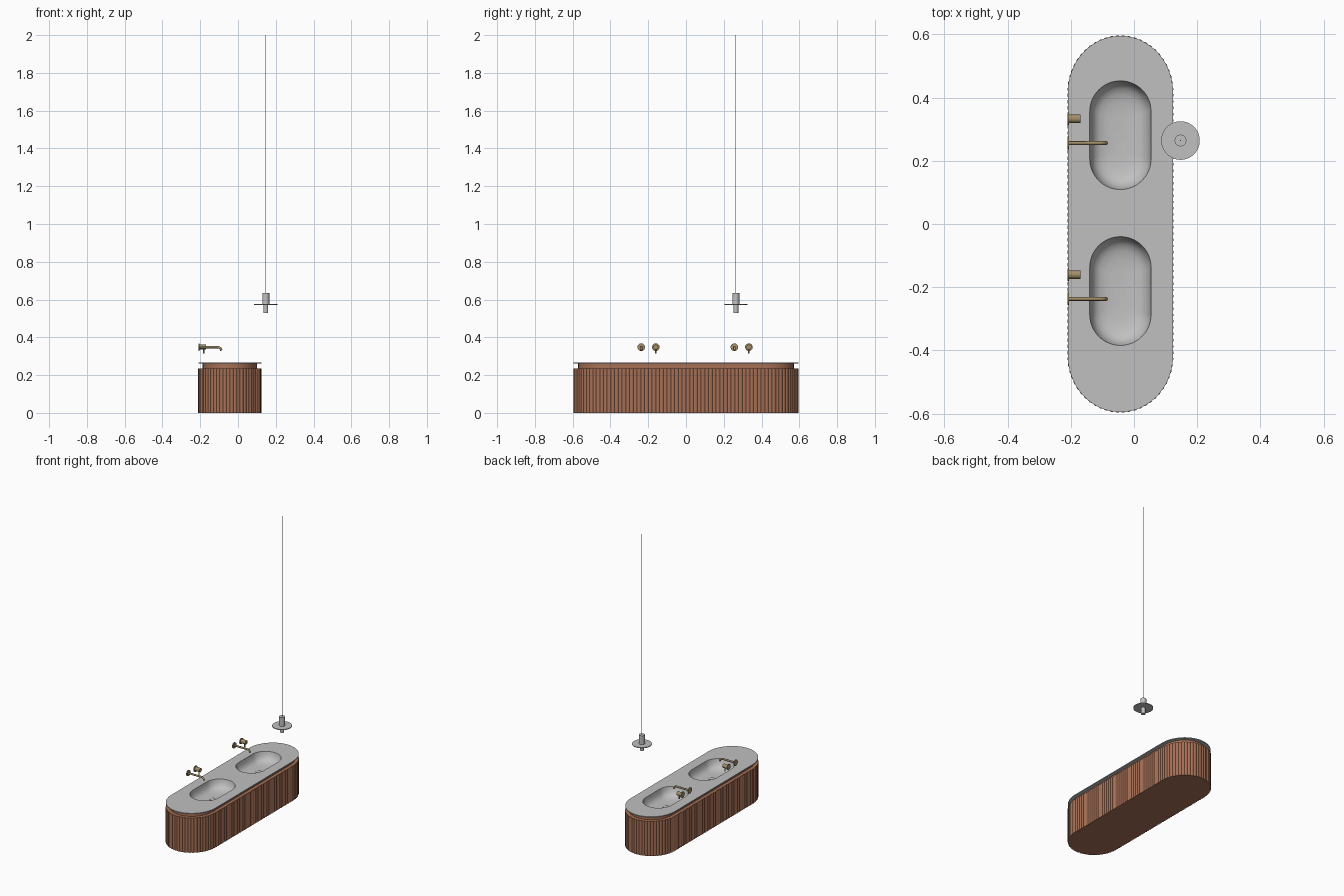
import bpy, bmesh, math
from mathutils import Vector

cube = bpy.data.objects.get("Cube")
if cube:
    bpy.data.objects.remove(cube)


def material(name, rgb):
    m = bpy.data.materials.new(name)
    m.use_nodes = True
    m.diffuse_color = (*rgb, 1)
    m.node_tree.nodes["Principled BSDF"].inputs["Base Color"].default_value = (*rgb, 1)
    return m


WOOD = material("terracotta wood", (0.38, 0.16, 0.092))
STONE = material("pale grey", (0.53, 0.53, 0.53))
BRASS = material("aged brass", (0.36, 0.27, 0.14))

CX = -0.043          # centre line of the vanity
TOP = 0.268          # countertop height
BASINS = {"rear": 0.281, "front": -0.212}


def finish(name, bm, mat, angle=35):
    mesh = bpy.data.meshes.new(name)
    bm.to_mesh(mesh)
    bm.free()
    mesh.materials.append(mat)
    for p in mesh.polygons:
        p.use_smooth = True
    mesh.set_sharp_from_angle(angle=math.radians(angle))
    ob = bpy.data.objects.new(name, mesh)
    bpy.context.collection.objects.link(ob)
    return ob


def outline(hx, hy, end, z, cy=0.0, side=1, arc=32, flute=0.0):
    """Counter-clockwise capsule outline, optionally scalloped along its normal."""
    s = hy - end
    pts = []
    for sign in (1, -1):
        for i in range(side):
            pts.append((Vector((hx, s * (2 * i / side - 1), 0)) * sign, Vector((sign, 0, 0))))
        for i in range(arc):
            a = math.pi * i / arc
            c, d = math.cos(a), math.sin(a)
            n = Vector((c / hx, d / end, 0)).normalized()
            pts.append((Vector((hx * c, s + end * d, 0)) * sign, n * sign))
    centre = Vector((CX, cy, z))
    return [centre + p - n * flute * (1 - abs(math.sin(math.pi * k / 4)))
            for k, (p, n) in enumerate(pts)]


def loft(bm, loops, cap_start=False, cap_end=False):
    rings = [[bm.verts.new(p) for p in loop] for loop in loops]
    for a, b in zip(rings, rings[1:]):
        for i in range(len(a)):
            j = (i + 1) % len(a)
            bm.faces.new((a[i], a[j], b[j], b[i]))
    if cap_start:
        bm.faces.new(rings[0][::-1])
    if cap_end:
        bm.faces.new(rings[-1])
    return rings


def rod(name, a, b, radius, mat, segments=32):
    a, b = Vector(a), Vector(b)
    bm = bmesh.new()
    bmesh.ops.create_cone(bm, cap_ends=True, segments=segments, radius1=radius,
                          radius2=radius, depth=(b - a).length)
    turn = (b - a).to_track_quat("Z", "Y").to_matrix()
    bmesh.ops.rotate(bm, matrix=turn, verts=bm.verts)
    bmesh.ops.translate(bm, vec=(a + b) / 2, verts=bm.verts)
    return finish(name, bm, mat)


# Fluted cabinet with a closed base and a ledge
FLUTES = dict(side=168, arc=112)
bm = bmesh.new()
loft(bm, [outline(0.168, 0.597, 0.18, 0, flute=0.004, **FLUTES),
          outline(0.168, 0.597, 0.18, 0.236, flute=0.004, **FLUTES),
          outline(0.144, 0.571, 0.156, 0.236, **FLUTES)], cap_start=True)
finish("fluted_cabinet", bm, WOOD)

# Recessed smooth neck under the countertop
bm = bmesh.new()
loft(bm, [outline(0.144, 0.571, 0.156, 0.234),
          outline(0.144, 0.571, 0.156, 0.263)])
finish("recessed_neck", bm, WOOD)


# Basin outline shrinks as it goes down
def basin_loop(cy, inset=0.0, drop=0.0):
    return outline(0.097 - inset, 0.172 - inset * 1.35, 0.097 - inset, TOP - drop, cy, arc=32)


# Thin countertop with two basin openings
bm = bmesh.new()
rings = loft(bm, [outline(0.14, 0.567, 0.152, 0.262),
                  outline(0.1665, 0.595, 0.1785, 0.262),
                  outline(0.1665, 0.595, 0.1785, TOP)])
for cy in BASINS.values():
    rings.append([bm.verts.new(p) for p in basin_loop(cy)])
edges = []
for ring in rings[2:]:
    for a, b in zip(ring, ring[1:] + ring[:1]):
        edges.append(bm.edges.get((a, b)) or bm.edges.new((a, b)))
bmesh.ops.triangle_fill(bm, edges=edges, use_beauty=True, normal=(0, 0, 1))
for f in bm.faces:
    if f.calc_center_median().z > TOP - 0.001 and f.normal.z < 0:
        f.normal_flip()
finish("countertop", bm, STONE)

# Basins, drains and wall taps
PROFILE = [(0, 0), (0.003, 0.018), (0.009, 0.036), (0.018, 0.049),
           (0.032, 0.058), (0.052, 0.063), (0.078, 0.066)]
for place, cy in BASINS.items():
    bm = bmesh.new()
    loft(bm, [basin_loop(cy, d, h) for d, h in PROFILE], cap_end=True)
    finish(place + "_basin", bm, STONE, 60)
    rod(place + "_drain", (CX, cy, TOP - 0.07), (CX, cy, TOP - 0.062), 0.019, STONE)

    # Spout with a down-turned tip
    sy, wall, z = cy - 0.025, -0.21, 0.348
    rod(place + "_spout_plate", (wall, sy, z), (wall + 0.005, sy, z), 0.02, BRASS)
    curve = bpy.data.curves.new(place + "_spout", "CURVE")
    curve.dimensions = "3D"
    curve.bevel_depth = 0.006
    curve.bevel_resolution = 4
    curve.use_fill_caps = True
    path = [(wall, z), (-0.108, z), (-0.099, z - 0.002), (-0.093, z - 0.007), (-0.088, z - 0.018)]
    spline = curve.splines.new("POLY")
    spline.points.add(len(path) - 1)
    for point, (x, h) in zip(spline.points, path):
        point.co = (x, sy, h, 1)
    curve.materials.append(BRASS)
    spout = bpy.data.objects.new(place + "_spout", curve)
    bpy.context.collection.objects.link(spout)

    # Round handle with a small lever below
    hy = cy + 0.052
    rod(place + "_handle_plate", (wall, hy, z), (wall + 0.005, hy, z), 0.02, BRASS)
    rod(place + "_handle", (wall, hy, z), (-0.17, hy, z), 0.0135, BRASS)
    rod(place + "_handle_lever", (-0.182, hy, z), (-0.182, hy, 0.314), 0.004, BRASS, 16)

# Pendant lamp
PX, PY = 0.147, 0.264
for name, low, high, radius in (("pendant_bulb_holder", 0.53, 0.573, 0.013),
                                ("pendant_disc", 0.571, 0.576, 0.061),
                                ("pendant_cap", 0.575, 0.636, 0.0185),
                                ("pendant_cord", 0.636, 2.0, 0.0018)):
    rod(name, (PX, PY, low), (PX, PY, high), radius, STONE, 48 if radius > 0.01 else 12)
